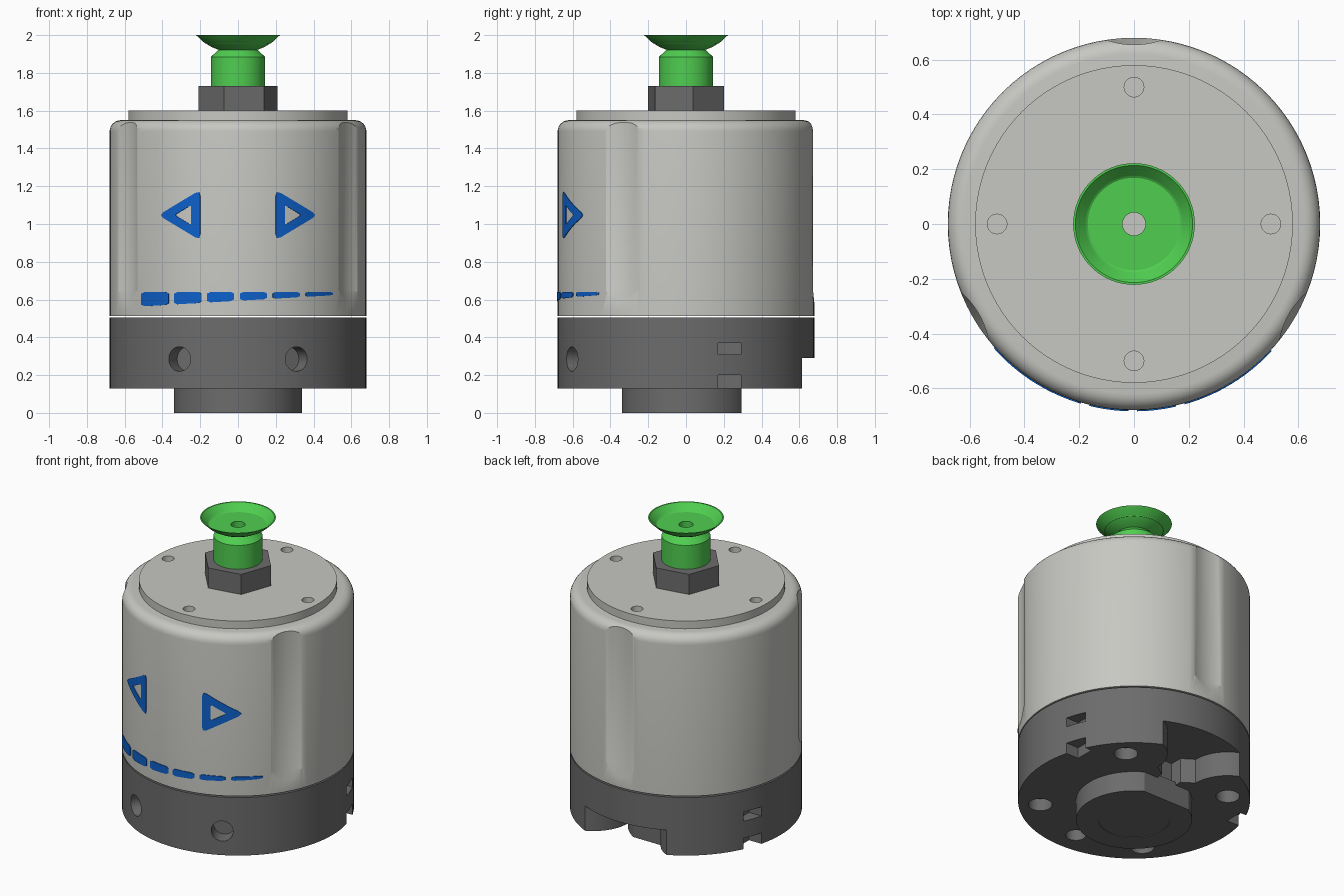
import bpy, bmesh, math
from mathutils import Vector, Matrix

if "Cube" in bpy.data.objects:
    bpy.data.objects.remove(bpy.data.objects["Cube"])


def material(name, r, g, b):
    m = bpy.data.materials.new(name)
    m.diffuse_color = (r, g, b, 1)
    m.use_nodes = True
    m.node_tree.nodes["Principled BSDF"].inputs["Base Color"].default_value = m.diffuse_color
    return m


LIGHT = material("light_grey", 0.57, 0.57, 0.54)
DARK = material("dark_grey", 0.15, 0.15, 0.15)
GREEN = material("green", 0.08, 0.62, 0.08)
BLUE = material("blue", 0.004, 0.12, 0.6)


def finish(name, bm, mat=None):
    bmesh.ops.recalc_face_normals(bm, faces=bm.faces)
    me = bpy.data.meshes.new(name)
    bm.to_mesh(me)
    bm.free()
    ob = bpy.data.objects.new(name, me)
    bpy.context.collection.objects.link(ob)
    if mat:
        me.materials.append(mat)
    return ob


def activate(ob):
    bpy.ops.object.select_all(action='DESELECT')
    bpy.context.view_layer.objects.active = ob
    ob.select_set(True)


def smooth(ob, deg=30):
    activate(ob)
    bpy.ops.object.shade_smooth_by_angle(angle=math.radians(deg))


def lathe(bm, profile, segs=96, turn=0.0, closed=False, centre=(0, 0)):
    """Spin (radius, z) points; open profiles are capped, closed ones form a ring."""
    rings = [[bm.verts.new((centre[0] + r * math.cos(turn + 2 * math.pi * i / segs),
                            centre[1] + r * math.sin(turn + 2 * math.pi * i / segs), z))
              for i in range(segs)] for r, z in profile]
    pairs = list(zip(rings, rings[1:]))
    if closed:
        pairs.append((rings[-1], rings[0]))
    else:
        bm.faces.new(rings[0])
        bm.faces.new(rings[-1])
    for a, b in pairs:
        for i in range(segs):
            j = (i + 1) % segs
            bm.faces.new((a[i], a[j], b[j], b[i]))


def prism(bm, pts, z0, z1):
    lo = [bm.verts.new((x, y, z0)) for x, y in pts]
    hi = [bm.verts.new((x, y, z1)) for x, y in pts]
    bm.faces.new(lo)
    bm.faces.new(hi)
    for i in range(len(pts)):
        j = (i + 1) % len(pts)
        bm.faces.new((lo[i], lo[j], hi[j], hi[i]))


def box(bm, x0, x1, y0, y1, z0, z1):
    prism(bm, [(x0, y0), (x1, y0), (x1, y1), (x0, y1)], z0, z1)


def cut(ob, bm):
    cutter = finish("cutter", bm)
    cutter.hide_render = True
    mod = ob.modifiers.new("cut", 'BOOLEAN')
    mod.operation = 'DIFFERENCE'
    mod.solver = 'EXACT'
    mod.object = cutter
    activate(ob)
    bpy.ops.object.modifier_apply(modifier=mod.name)
    bpy.data.objects.remove(cutter)


# Body shell with rounded shoulder
bm = bmesh.new()
fillet = [(0.62 + 0.06 * math.cos(a), 1.49 + 0.06 * math.sin(a))
          for a in (math.radians(15 * k) for k in range(7))]
lathe(bm, [(0.68, 0.514)] + fillet)
body = finish("body_shell", bm, LIGHT)

# Three shallow finger flutes with sloping floors
bm = bmesh.new()
for deg in (90, 210, 330):
    a = math.radians(deg)
    lathe(bm, [(0.272, 0.57), (0.30, 0.65), (0.30, 1.7)], 96, a,
          centre=(0.955 * math.cos(a), 0.955 * math.sin(a)))
cut(body, bm)
smooth(body)

# Top plate with four screw holes
bm = bmesh.new()
lathe(bm, [(0.58, 1.54), (0.58, 1.6)])
plate = finish("top_plate", bm, LIGHT)
bm = bmesh.new()
for x, y in ((0.5, 0), (-0.5, 0), (0, 0.5), (0, -0.5)):
    lathe(bm, [(0.036, 1.555), (0.036, 1.7)], 24, centre=(x, y))
cut(plate, bm)
smooth(plate)

# Hexagonal nut
bm = bmesh.new()
lathe(bm, [(0.125, 1.6), (0.213, 1.6), (0.213, 1.73), (0.125, 1.73)], 6,
      math.radians(10), True)
finish("hex_nut", bm, DARK)

# Suction cup, hollow through its stem
bm = bmesh.new()
lathe(bm, [(0.042, 1.601), (0.1, 1.601), (0.1, 1.725), (0.143, 1.731), (0.143, 1.885),
           (0.103, 1.922), (0.14, 1.937), (0.185, 1.965), (0.222, 2.0),
           (0.214, 2.0), (0.172, 1.955), (0.042, 1.955)], 64, 0, True)
smooth(finish("suction_cup", bm, GREEN), 28)

# Base ring
bm = bmesh.new()
lathe(bm, [(0.68, 0.13), (0.68, 0.505)])
base = finish("base", bm, DARK)

# Rear recess between two round lobes
bm = bmesh.new()
half = [(0.145 + 0.245 - 0.245 * math.cos(a), 0.39 + 0.245 * math.sin(a))
        for a in (math.radians(7 * k) for k in range(11))]
half = [(0.07, 0.26), (0.07, 0.34)] + half + [(0.36, 0.8)]
prism(bm, half + [(-x, y) for x, y in reversed(half)], 0.05, 0.29)
cut(base, bm)

# Underside screw holes, side slots and radial front holes
bm = bmesh.new()
for x, y, r in ((0.39, 0.39, 0.07), (-0.39, 0.39, 0.07), (0.39, -0.39, 0.07),
                (-0.39, -0.39, 0.07), (0, -0.53, 0.06)):
    lathe(bm, [(r, 0.05), (r, 0.21)], 32, centre=(x, y))
for s in (-1, 1):
    x0, x1 = sorted((0.57 * s, 0.75 * s))
    box(bm, x0, x1, 0.17, 0.29, 0.31, 0.37)
    box(bm, x0, x1, 0.17, 0.29, 0.05, 0.20)
    d = Vector((0.31 * s, -0.605, 0)).normalized()
    rot = d.to_track_quat('Z', 'Y').to_matrix().to_4x4()
    bmesh.ops.create_cone(bm, cap_ends=True, segments=32, radius1=0.065, radius2=0.065,
                          depth=0.2, matrix=Matrix.Translation(d * 0.68 + Vector((0, 0, 0.285))) @ rot)
cut(base, bm)
smooth(base)

# Locating plug with a flat at the back and a shallow round inset
bm = bmesh.new()
lathe(bm, [(0.34, 0.0), (0.34, 0.15)], 64)
plug = finish("bottom_plug", bm, DARK)
bm = bmesh.new()
box(bm, -0.5, 0.5, 0.295, 0.5, -0.1, 0.3)
lathe(bm, [(0.21, -0.1), (0.21, 0.004)], 48)
cut(plug, bm)
smooth(plug)


# Painted front marks, wrapped onto the body as thin plates
def wrapped(bm, x, z, r=0.681):
    return bm.verts.new((x, -math.sqrt(r * r - x * x), z))


def mark(name, bm):
    ob = finish(name, bm, BLUE)
    mod = ob.modifiers.new("thickness", 'SOLIDIFY')
    mod.thickness = 0.006
    mod.offset = 0
    return ob


def rounded(pts, r):
    """Round polygon corners, then split every side into short steps."""
    pts = [Vector(p) for p in pts]
    out = []
    for i, p in enumerate(pts):
        a = p + (pts[i - 1] - p).normalized() * r
        b = p + (pts[(i + 1) % len(pts)] - p).normalized() * r
        out += [a, (a + b) * 0.25 + p * 0.5, b]
    return [p.lerp(q, k / 5) for p, q in zip(out, out[1:] + out[:1]) for k in range(5)]


for s, side in ((-1, "left"), (1, "right")):
    outer = rounded([(0.42 * s, 1.047), (0.2 * s, 1.18), (0.2 * s, 0.914)], 0.03)
    inner = rounded([(0.335 * s, 1.047), (0.247 * s, 1.1), (0.247 * s, 0.994)], 0.012)
    bm = bmesh.new()
    rows = [[wrapped(bm, *o.lerp(i, t)) for o, i in zip(outer, inner)] for t in (0, 0.5, 1)]
    for a, b in zip(rows, rows[1:]):
        for i in range(len(a)):
            j = (i + 1) % len(a)
            bm.faces.new((a[i], a[j], b[j], b[i]))
    mark(side + "_arrow", bm)

# Six dashes that taper toward the right
for k in range(6):
    x0 = -0.51 + 0.1735 * k
    bm = bmesh.new()
    cols = []
    for i in range(9):
        x = x0 + 0.143 * i / 8
        trim = 0.008 if i in (0, 8) else 0
        low = 0.564 + 0.058 * (x + 0.51)
        high = 0.64
        trim = min(trim, (high - low) * 0.2)
        cols.append((wrapped(bm, x, low + trim), wrapped(bm, x, high - trim)))
    for a, b in zip(cols, cols[1:]):
        bm.faces.new((a[0], b[0], b[1], a[1]))
    mark("dash_%d" % (k + 1), bm)
